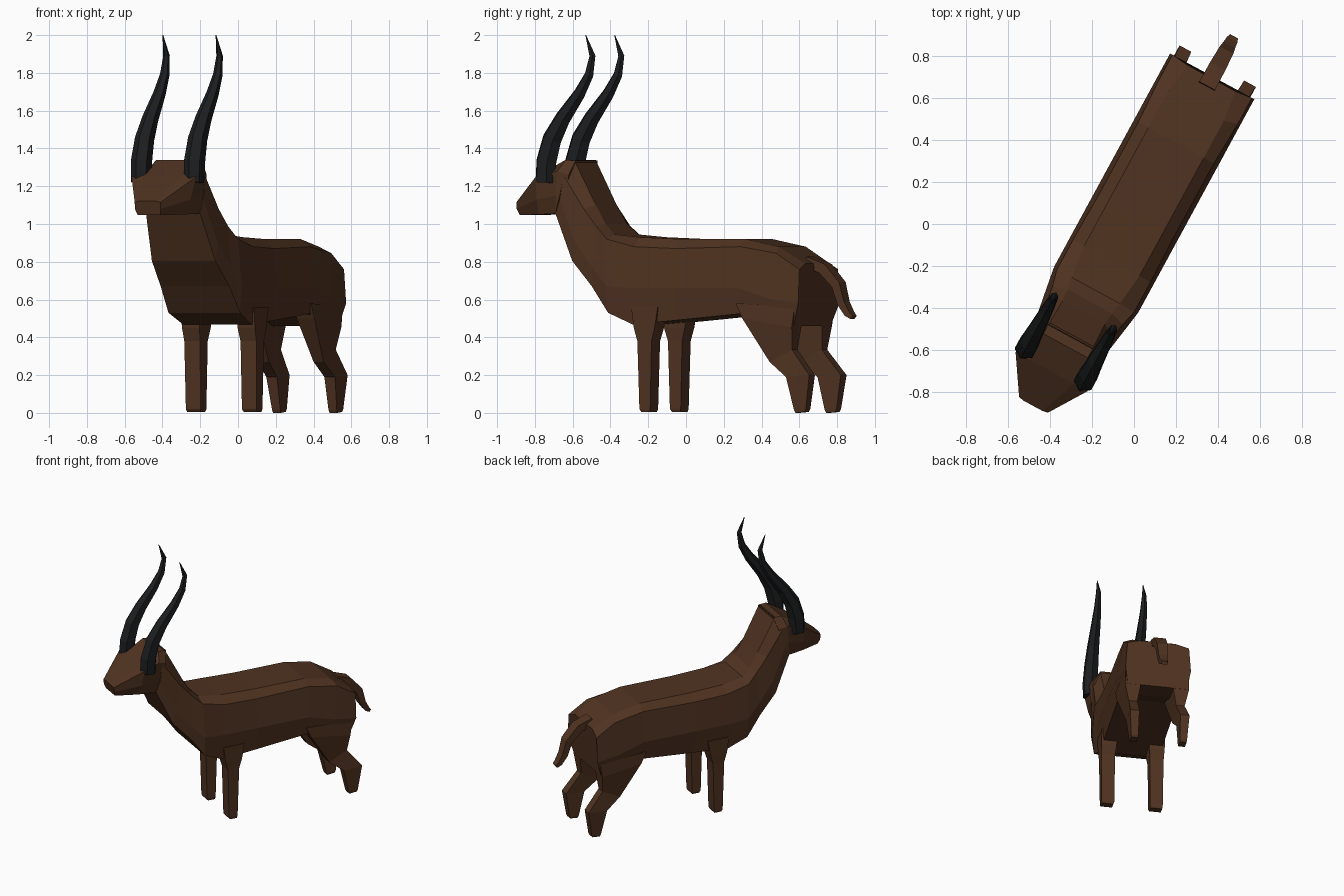
import bpy, bmesh, math
from mathutils import Matrix

# The animal is modelled along local y, then turned about z
PLACE = Matrix.Translation((-0.01, 0, 0)) @ Matrix.Rotation(math.radians(-28.55), 4, 'Z')


def material(name, color):
    m = bpy.data.materials.new(name)
    m.diffuse_color = (*color, 1)
    return m


HIDE = material("dark_brown", (0.08, 0.033, 0.015))
HORN = material("black_horn", (0.012, 0.013, 0.014))


def loft(name, rings, mat, mirror=False):
    """Skin a closed tube through equal-sized rings of points."""
    bm = bmesh.new()
    loops = [[bm.verts.new(p) for p in r] for r in rings]
    n = len(loops[0])
    for a, b in zip(loops, loops[1:]):
        for i in range(n):
            j = (i + 1) % n
            bm.faces.new((a[i], a[j], b[j], b[i]))
    bm.faces.new(loops[0][::-1])
    bm.faces.new(loops[-1])
    bmesh.ops.recalc_face_normals(bm, faces=bm.faces)
    me = bpy.data.meshes.new(name)
    bm.to_mesh(me)
    bm.free()
    me.materials.append(mat)
    ob = bpy.data.objects.new(name, me)
    bpy.context.collection.objects.link(ob)
    ob.matrix_world = PLACE
    if mirror:
        ob.modifiers.new("mirror", 'MIRROR')
    return ob


def half_ring(pts):
    """Half section of (y, z, half width) points, mirrored to a full ring."""
    return [(w, y, z) for y, z, w in pts] + [(-w, y, z) for y, z, w in reversed(pts)]


def box_ring(yf, zf, yb, zb, x0, x1):
    """Rectangular leg section: front edge, back edge, inner and outer side."""
    return [(x0, yf, zf), (x1, yf, zf), (x1, yb, zb), (x0, yb, zb)]


def tube_rings(path, sides, x=0.0):
    """Sections across a path of (y, z, half width, half depth)."""
    rings = []
    for i, (y, z, w, d) in enumerate(path):
        p, q = path[max(i - 1, 0)], path[min(i + 1, len(path) - 1)]
        t = math.hypot(q[0] - p[0], q[1] - p[1])
        ny, nz = (q[1] - p[1]) / t, -(q[0] - p[0]) / t
        ring = []
        for k in range(sides):
            a = 2 * math.pi * (k + 0.5) / sides
            c, s = math.cos(a) * w, math.sin(a) * d
            ring.append((x + c, y + s * ny, z + s * nz))
        rings.append(ring)
    return rings


# Torso and neck, rump to throat: top, shoulder, flank, underside
torso = [
    [(.79, .79, .13), (.80, .76, .215), (.80, .58, .228), (.76, .46, .205)],
    [(.64, .88, .15), (.66, .845, .215), (.64, .60, .228), (.62, .46, .205)],
    [(.44, .92, .15), (.44, .88, .205), (.44, .66, .228), (.44, .525, .205)],
    [(.05, .92, .15), (.05, .87, .205), (.05, .66, .228), (.05, .49, .205)],
    [(-.20, .93, .15), (-.20, .88, .21), (-.22, .66, .228), (-.21, .468, .205)],
    [(-.36, .945, .13), (-.365, .92, .21), (-.355, .67, .228), (-.352, .53, .216)],
    [(-.42, 1.0, .12), (-.44, .99, .19), (-.45, .77, .213), (-.455, .67, .207)],
    [(-.48, 1.10, .115), (-.52, 1.08, .178), (-.56, .90, .195), (-.582, .805, .191)],
    [(-.61, 1.34, .12), (-.65, 1.26, .165), (-.67, 1.13, .168), (-.698, 1.055, .163)],
]
loft("torso_and_neck", [half_ring(r) for r in torso], HIDE)

# Head, nape to muzzle
head = [
    [(-.60, 1.335, .12), (-.62, 1.26, .16), (-.64, 1.15, .16), (-.66, 1.06, .155)],
    [(-.66, 1.34, .12), (-.68, 1.28, .175), (-.69, 1.15, .17), (-.70, 1.055, .16)],
    [(-.80, 1.258, .12), (-.80, 1.25, .195), (-.81, 1.13, .165), (-.82, 1.05, .125)],
    [(-.985, 1.122, .05), (-.98, 1.115, .078), (-.978, 1.08, .078), (-.965, 1.047, .068)],
]
loft("head", [half_ring(r) for r in head], HIDE)

# Horns sweep back and curl up to a point
horn = [(-.76, 1.22, .052, .058), (-.755, 1.33, .055, .06), (-.72, 1.45, .05, .056),
        (-.655, 1.56, .043, .045), (-.555, 1.69, .033, .034), (-.497, 1.79, .025, .026),
        (-.477, 1.89, .017, .018), (-.517, 2.0, .002, .002)]
loft("horns", tube_rings(horn, 6, 0.16), HORN, True)

# Front legs
front = [
    (-.21, .56, -.05, .56, .11, .222),
    (-.195, .45, -.07, .45, .115, .22),
    (-.175, .38, -.09, .38, .122, .217),
    (-.165, .02, -.10, .02, .125, .213),
    (-.155, .005, -.105, .005, .13, .21),
]
loft("front_legs", [box_ring(*r) for r in front], HIDE, True)

# Hind legs: thigh, hock, shin, hoof
hind = [
    (.42, .58, .775, .56, .11, .222),
    (.46, .50, .758, .455, .115, .222),
    (.61, .27, .745, .335, .135, .195),
    (.715, .19, .855, .20, .143, .207),
    (.757, .015, .828, .02, .145, .195),
    (.765, .0, .82, .005, .147, .193),
]
loft("hind_legs", [box_ring(*r) for r in hind], HIDE, True)

# Tail
tail = [(.74, .80, .06, .04), (.84, .765, .058, .04), (.92, .68, .052, .036),
        (.95, .58, .045, .03), (.985, .525, .04, .024), (1.01, .505, .03, .016)]
loft("tail", tube_rings(tail, 4), HIDE)
